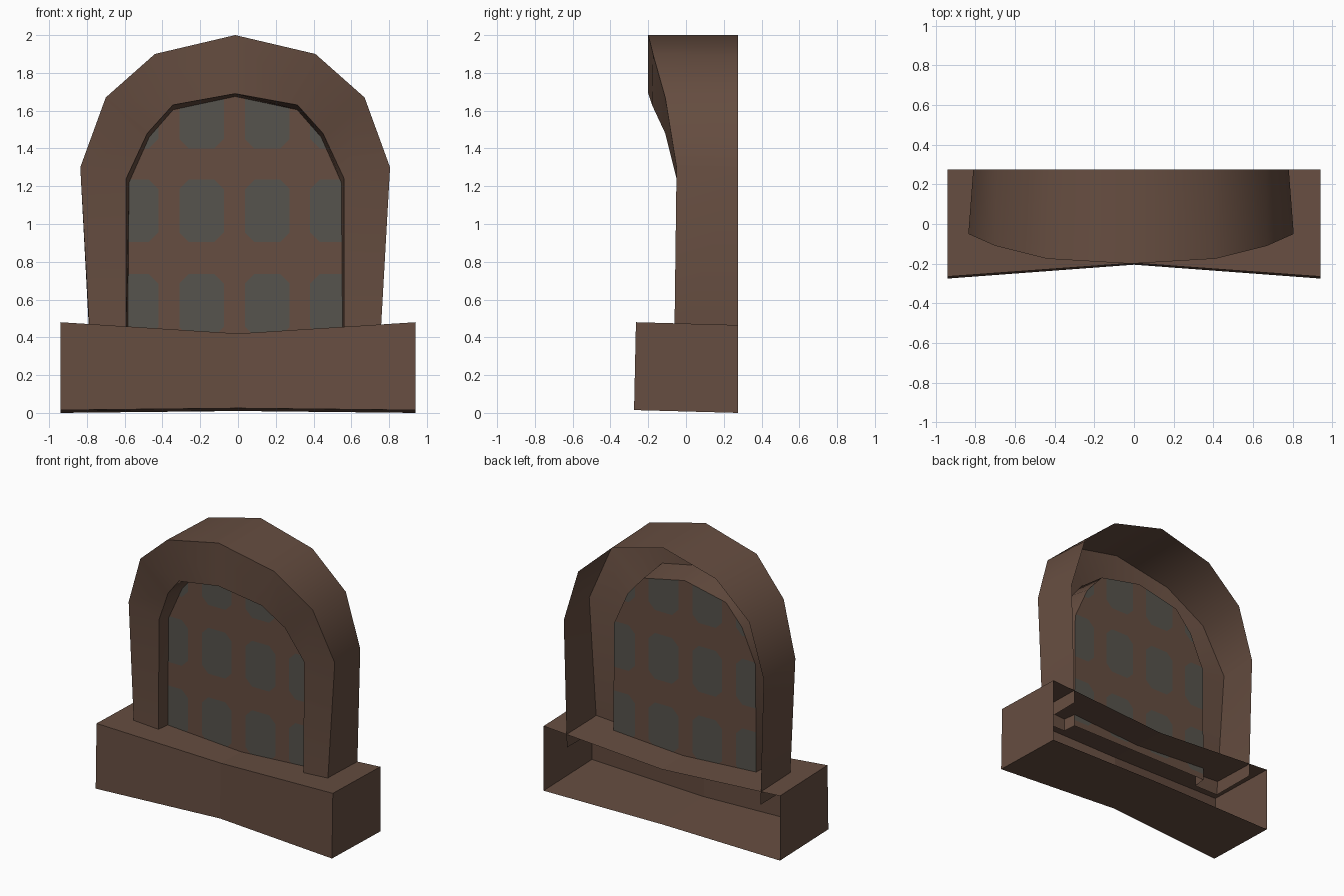
import bpy, bmesh, math
from mathutils import Vector

if "Cube" in bpy.data.objects:
    bpy.data.objects.remove(bpy.data.objects["Cube"])


def material(name, rgb):
    m = bpy.data.materials.new(name)
    m.diffuse_color = (*rgb, 1)
    m.use_nodes = True
    m.node_tree.nodes["Principled BSDF"].inputs["Base Color"].default_value = m.diffuse_color
    return m


stone = material("brown stone", (0.133, 0.075, 0.052))
glass = material("grey glass", (0.094, 0.088, 0.074))
CX = -0.015  # the arch sits slightly off centre


def finish(bm, name, mats):
    me = bpy.data.meshes.new(name)
    bm.to_mesh(me)
    bm.free()
    ob = bpy.data.objects.new(name, me)
    bpy.context.collection.objects.link(ob)
    for m in mats:
        me.materials.append(m)
    return ob


def loft(bm, rows):
    """Quads between consecutive left-to-right rows of points."""
    vs = [[bm.verts.new(p) for p in r] for r in rows]
    for a, b in zip(vs, vs[1:]):
        for i in range(len(a) - 1):
            bm.faces.new((a[i], b[i], b[i + 1], a[i + 1]))
    return vs


def mirrored(half):
    """Left half (offset, y, z) ending at the apex -> full row."""
    left = [(CX - x, y, z) for x, y, z in half]
    right = [(CX + x, y, z) for x, y, z in half[-2::-1]]
    return left + right


# arched frame: open at the back, bulging forward at the top
B, P = 0.275, 0.035
back_outer = mirrored([(.77, B, .36), (.795, B, 1.27), (.68, B, 1.65), (.415, B, 1.89), (0, B, 2.0)])
front_outer = mirrored([(.767, -.062, .36), (.82, -.05, 1.3), (.685, -.11, 1.67), (.425, -.175, 1.9), (0, -.2, 2.0)])
front_inner = mirrored([(.577, -.062, .36), (.577, -.05, 1.24), (.465, -.11, 1.48), (.33, -.18, 1.63), (0, -.2, 1.69)])
pane_edge = mirrored([(.569, P, .36), (.562, P, 1.22), (.455, P, 1.46), (.328, P, 1.605), (0, P, 1.675)])
bm = bmesh.new()
loft(bm, [back_outer, front_outer, front_inner, pane_edge])
frame = finish(bm, "arch_frame", [stone])
bpy.context.view_layer.objects.active = frame
frame.select_set(True)
bpy.ops.object.shade_smooth_by_angle(angle=math.radians(40))

# window pane with rounded glass patches cut into it
bm = bmesh.new()
f = bm.faces.new([bm.verts.new(p) for p in pane_edge])
f.normal_update()
if f.normal.y > 0:
    f.normal_flip()
HX, HZ, CH = 0.118, 0.165, 0.05
for cx in (-.54, -.193, .155, .5):
    for cz in (.57, 1.07, 1.565):
        cur = list(bm.faces)
        for k in range(8):
            if k % 2 == 0:
                a = k * math.pi / 4
                n = Vector((round(math.cos(a)), 0, round(math.sin(a))))
                d = HX if n.x else HZ
            else:
                sx = 1 if k in (1, 7) else -1
                sz = 1 if k in (1, 3) else -1
                n = Vector((sx, 0, sz)).normalized()
                d = (HX + HZ - CH) / math.sqrt(2)
            co = Vector((cx, P, cz)) + n * d
            geom = set(cur)
            for f in cur:
                geom.update(f.edges)
                geom.update(f.verts)
            res = bmesh.ops.bisect_plane(bm, geom=list(geom), dist=1e-5, plane_co=co, plane_no=n)
            faces = set(g for g in res["geom"] if isinstance(g, bmesh.types.BMFace))
            cur = [f for f in faces if (f.calc_center_median() - co).dot(n) < 0]
            if not cur:
                break
        for f in cur:
            f.material_index = 1
finish(bm, "window_pane", [stone, glass])

# sill: bent in the middle, open at the back
W = 0.94
bm = bmesh.new()
rows = loft(bm, [
    [(-W, B, .465), (0, B, .405), (W, B, .465)],
    [(-W, -.265, .48), (0, -.197, .42), (W, -.265, .48)],
    [(-W, -.275, .015), (0, -.205, .025), (W, -.275, .015)],
    [(-W, B, 0), (0, B, .01), (W, B, 0)],
])
bm.faces.new([r[0] for r in reversed(rows)])
bm.faces.new([r[-1] for r in rows])
finish(bm, "sill", [stone])
